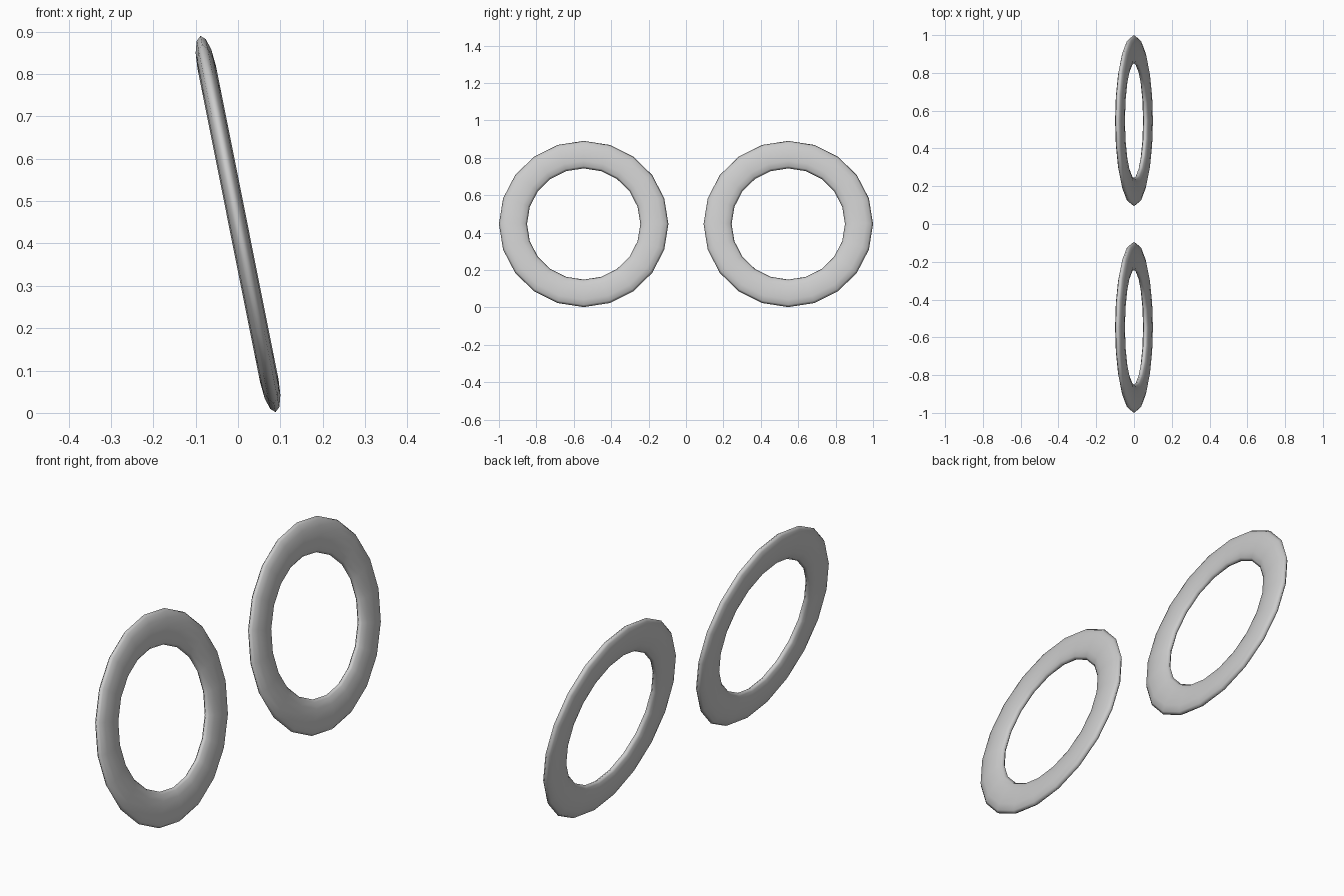
import bpy
from math import radians

if "Cube" in bpy.data.objects:
    bpy.data.objects.remove(bpy.data.objects["Cube"])

TILT = 11.3                    # lean of the rings toward -x
MAJOR, TUBE = 0.378, 0.075     # ring radius and half width of the band
FLATTEN = 0.022 / TUBE         # band is squashed along the ring axis


def ring(name, y):
    bpy.ops.mesh.primitive_torus_add(
        major_segments=20, minor_segments=12,
        major_radius=MAJOR, minor_radius=TUBE,
        location=(0, y, 0.446), rotation=(0, radians(90 - TILT), 0))
    obj = bpy.context.object
    obj.name = name
    obj.scale = (1, 1, FLATTEN)
    bpy.ops.object.transform_apply(location=False, rotation=False, scale=True)
    bpy.ops.object.shade_smooth()
    return obj


# Pair of flat tilted rings side by side
for side, name in ((-1, "front_ring"), (1, "back_ring")):
    ring(name, side * 0.547)
